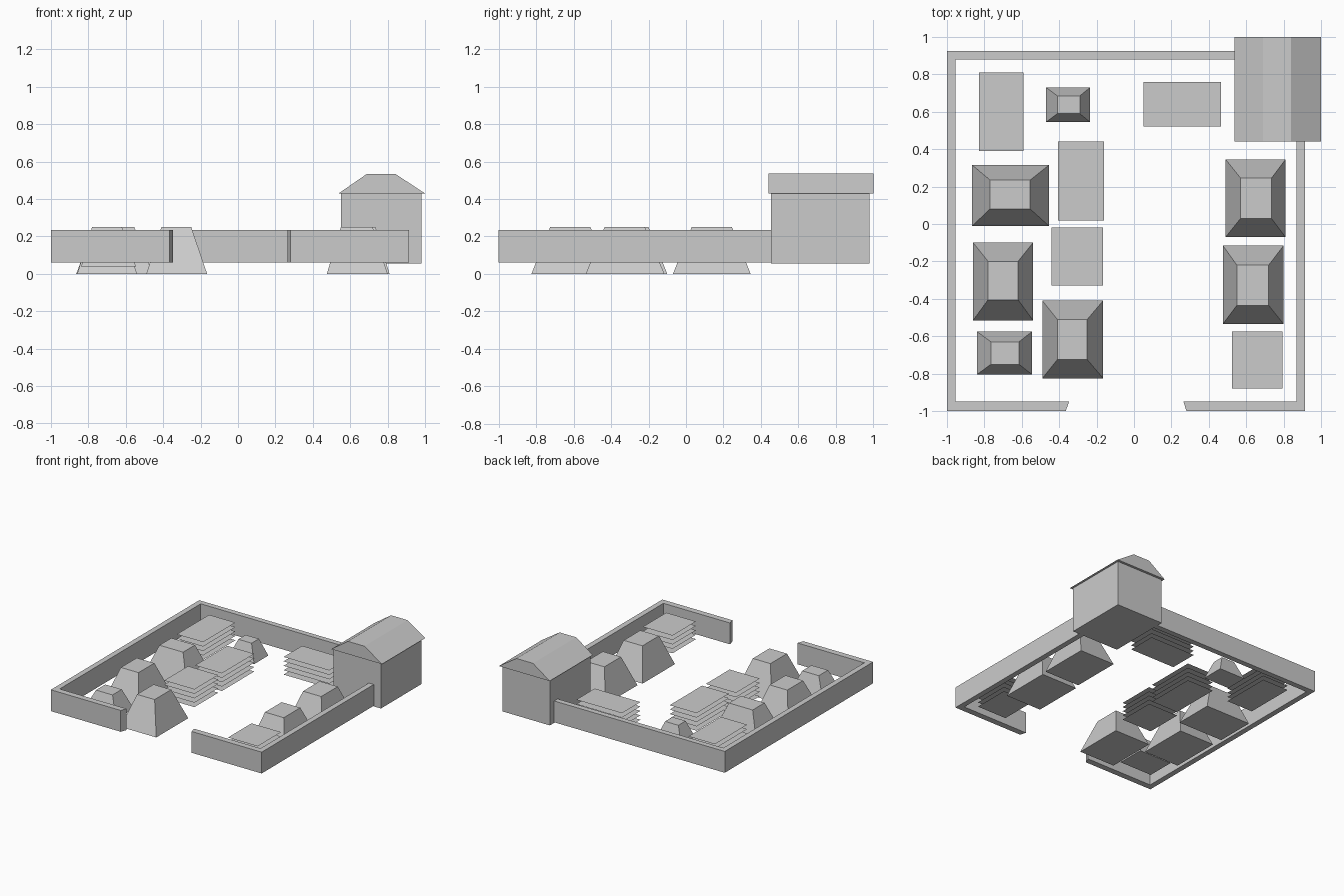
import bpy
import bmesh

cube = bpy.data.objects.get("Cube")
if cube:
    bpy.data.objects.remove(cube, do_unlink=True)

GREY = (0.6, 0.6, 0.6, 1.0)
stone = bpy.data.materials.new("stone grey")
stone.use_nodes = True
stone.diffuse_color = GREY
stone.node_tree.nodes["Principled BSDF"].inputs["Base Color"].default_value = GREY


def finish(name, bm, closed=True):
    if closed:
        bmesh.ops.recalc_face_normals(bm, faces=bm.faces)
    mesh = bpy.data.meshes.new(name)
    bm.to_mesh(mesh)
    bm.free()
    mesh.materials.append(stone)
    obj = bpy.data.objects.new(name, mesh)
    bpy.context.collection.objects.link(obj)
    return obj


def prism(name, points, offset):
    """Extrude a flat outline of 3D points along an offset."""
    bm = bmesh.new()
    face = bm.faces.new([bm.verts.new(p) for p in points])
    new = bmesh.ops.extrude_face_region(bm, geom=[face])["geom"]
    verts = [v for v in new if isinstance(v, bmesh.types.BMVert)]
    bmesh.ops.translate(bm, verts=verts, vec=offset)
    # The extrusion may drop the starting face, so close the bottom again
    bmesh.ops.holes_fill(bm, edges=[e for e in bm.edges if e.is_boundary], sides=0)
    return finish(name, bm)


def rect(bounds, z):
    x0, x1, y0, y1 = bounds
    return [(x0, y0, z), (x1, y0, z), (x1, y1, z), (x0, y1, z)]


def frustum(name, base, top, z0, z1):
    bm = bmesh.new()
    low = [bm.verts.new(p) for p in rect(base, z0)]
    high = [bm.verts.new(p) for p in rect(top, z1)]
    bm.faces.new(low[::-1])
    bm.faces.new(high)
    for i in range(4):
        j = (i + 1) % 4
        bm.faces.new((low[i], low[j], high[j], high[i]))
    return finish(name, bm)


def stack(name, bounds, z0=0.06, z1=0.205, layers=5):
    """Evenly spaced paper-thin sheets."""
    bm = bmesh.new()
    for i in range(layers):
        z = z0 + (z1 - z0) * i / (layers - 1)
        bm.faces.new([bm.verts.new(p) for p in rect(bounds, z)])
    return finish(name, bm, closed=False)


# Perimeter wall in two runs, with a gate gap at the front
WALL_Z, WALL_H = 0.06, 0.175
long_run = [(-.365, -1), (-1, -1), (-1, .925), (.56, .925),
            (.56, .88), (-.955, .88), (-.955, -.95), (-.347, -.95)]
short_run = [(.28, -1), (.915, -1), (.915, .47),
             (.87, .47), (.87, -.95), (.265, -.95)]
for name, run in (("long_wall", long_run), ("short_wall", short_run)):
    prism(name, [(x, y, WALL_Z) for x, y in run], (0, 0, WALL_H))

# Corner gatehouse and its flat-topped roof
prism("house_body", rect((.55, .98, .455, .98), .055), (0, 0, .375))
roof = [(.538, .43), (1, .43), (.84, .535), (.69, .535)]
prism("house_roof", [(x, .44, z) for x, z in roof], (0, .56, 0))

# Large tapered mounds
mounds = {
    "mound_right_back": ((-.865, -.455, -.01, .315), (-.77, -.555, .08, .235)),
    "mound_right_middle": ((-.86, -.54, -.515, -.1), (-.78, -.62, -.405, -.2)),
    "mound_right_front": ((-.49, -.165, -.825, -.41), (-.41, -.25, -.725, -.51)),
    "mound_left_front": ((.475, .8, -.535, -.115), (.55, .72, -.435, -.22)),
    "mound_left_back": ((.49, .81, -.07, .345), (.57, .735, .03, .245)),
}
for name, (base, top) in mounds.items():
    frustum(name, base, top, 0, .25)

# Small tapered mounds
frustum("small_mound_front", (-.84, -.545, -.805, -.575), (-.765, -.615, -.75, -.63), .04, .2)
frustum("small_mound_back", (-.47, -.235, .545, .73), (-.41, -.29, .59, .685), .06, .2)

# Stacked sheets
stacks = {
    "stack_back_corner": (-.83, -.59, .39, .81),
    "stack_inner_back": (-.405, -.16, .02, .44),
    "stack_inner_front": (-.44, -.165, -.33, -.02),
    "stack_back_wall": (.05, .465, .52, .76),
    "stack_left_front": (.525, .795, -.88, -.575),
}
for name, bounds in stacks.items():
    stack(name, bounds)
